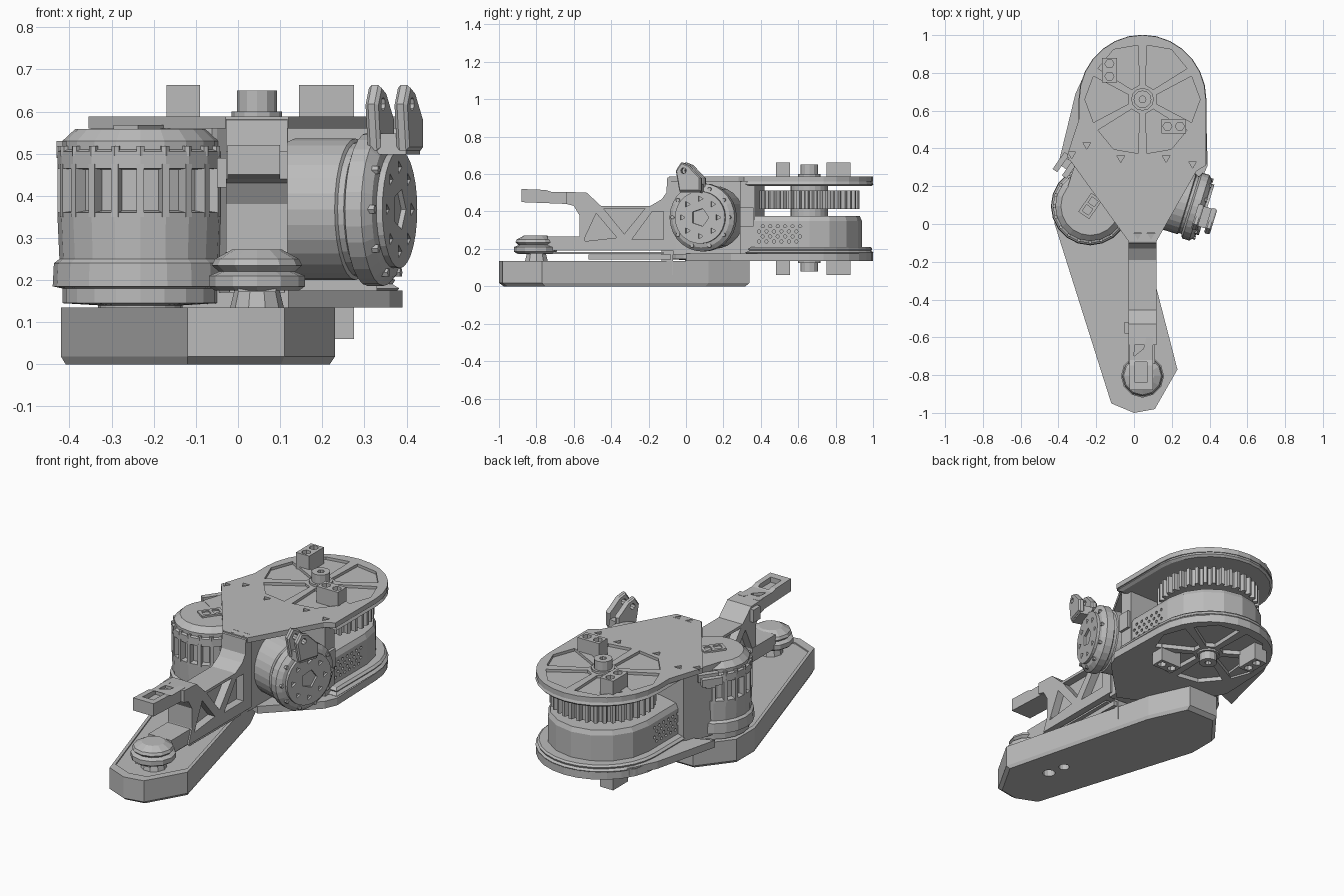
import bpy, bmesh
from math import sin, cos, pi, radians
from mathutils import Matrix, Vector

cube = bpy.data.objects.get("Cube")
if cube:
    bpy.data.objects.remove(cube)

grey = bpy.data.materials.new("machined grey")
grey.use_nodes = True
COLOUR = (0.5, 0.5, 0.5, 1)
grey.diffuse_color = COLOUR
grey.node_tree.nodes["Principled BSDF"].inputs["Base Color"].default_value = COLOUR

I = Matrix()
SIDE = Matrix(((0, 0, 1, 0), (1, 0, 0, 0), (0, 1, 0, 0), (0, 0, 0, 1)))  # outline in y, z; depth in x


def dot(cx, cy, r, n=8, turn=0):
    return [(cx + r * cos(turn + 2 * pi * i / n), cy + r * sin(turn + 2 * pi * i / n)) for i in range(n)]


def circle(cx=0, cy=0, n=24):
    return dot(cx, cy, 1, n)


def box(x0, x1, y0, y1):
    return [(x0, y0), (x1, y0), (x1, y1), (x0, y1)]


def solid(name, outlines, layers, mat=I):
    """Stack scaled copies of each outline: layers are (scale, height)."""
    bm = bmesh.new()
    for pts in outlines:
        mid = sum((Vector(p) for p in pts), Vector((0, 0))) / len(pts)
        rings = [[bm.verts.new((*(mid + (Vector(p) - mid) * s), h)) for p in pts] for s, h in layers]
        for a, b in zip(rings, rings[1:]):
            for i in range(len(pts)):
                j = (i + 1) % len(pts)
                bm.faces.new((a[i], a[j], b[j], b[i]))
        bm.faces.new(rings[0][::-1])
        bm.faces.new(rings[-1])
    bmesh.ops.recalc_face_normals(bm, faces=bm.faces)
    bm.transform(mat)
    mesh = bpy.data.meshes.new(name)
    bm.to_mesh(mesh)
    bm.free()
    mesh.materials.append(grey)
    ob = bpy.data.objects.new(name, mesh)
    bpy.context.collection.objects.link(ob)
    return ob


def prism(name, outlines, lo, hi, mat=I):
    return solid(name, outlines, [(1, lo), (1, hi)], mat)


def cut(ob, outlines, lo, hi, mat=I):
    cutter = prism("cutter", outlines, lo, hi, mat)
    cutter.hide_render = True
    mod = ob.modifiers.new("cut", "BOOLEAN")
    mod.operation, mod.solver, mod.object = "DIFFERENCE", "EXACT", cutter
    bpy.context.view_layer.update()
    done = bpy.data.meshes.new_from_object(ob.evaluated_get(bpy.context.evaluated_depsgraph_get()))
    ob.modifiers.clear()
    ob.data = done
    bpy.data.objects.remove(cutter)


# Lower leg: long tapered bar with chamfered base and a shallow top panel
bar = [(-0.12, -0.95), (0, -1), (0.11, -0.98), (0.23, -0.77), (0, 0.12), (-0.1, 0.34),
       (-0.28, 0.34), (-0.42, 0.16), (-0.42, 0)]
leg = solid("lower_leg", [bar], [(0.965, 0), (1, 0.018), (1, 0.135)])
mid = Vector((-0.1, -0.33))
cut(leg, [[tuple(mid + (Vector(p) - mid) * 0.92) for p in bar]], 0.128, 0.2)
cut(leg, [dot(0.03, -0.66, 0.033, 12), dot(0.01, -0.56, 0.028, 12)], -0.1, 0.06)
prism("leg_rod", [box(0.02, 0.07, -0.52, -0.08)], 0.142, 0.17)
prism("leg_strip", [box(0, 0.09, -0.9, -0.12)], 0.172, 0.182)
prism("leg_clip", [box(-0.01, 0.05, -0.13, -0.07)], 0.06, 0.2)

# Ankle hub at the front end, bracketed to the arm
solid("ankle_stem", [circle(0.045, -0.8, 10)], [(0.07, 0.11), (0.05, 0.19)])
solid("ankle_hub", [circle(0.045, -0.805, 12)],
      [(0.1, 0.175), (0.114, 0.185), (0.114, 0.21), (0.09, 0.22), (0.107, 0.235), (0.1, 0.25), (0.06, 0.272)])
prism("ankle_bracket", [box(-0.03, 0.11, -0.74, -0.54)], 0.19, 0.266)

# Thigh arm with pocketed truss sides and an upper tongue
arm_side = [(-0.6, 0.19), (-0.05, 0.19), (-0.05, 0.588), (-0.1, 0.58), (-0.105, 0.5), (-0.13, 0.465), (-0.19, 0.43),
            (-0.455, 0.43), (-0.53, 0.5), (-0.64, 0.505), (-0.64, 0.44), (-0.6, 0.43), (-0.57, 0.38), (-0.57, 0.27)]
arm = prism("thigh_arm", [arm_side], -0.028, 0.118, SIDE)
pockets = [[(-0.44, 0.415), (-0.22, 0.415), (-0.33, 0.28)], [(-0.55, 0.24), (-0.37, 0.26), (-0.48, 0.39)],
           [(-0.29, 0.25), (-0.12, 0.25), (-0.12, 0.4), (-0.18, 0.4)]]
for lo, hi in ((0.075, 0.2), (-0.1, 0.015)):
    cut(arm, pockets, lo, hi, SIDE)
tongue = prism("arm_tongue", [[(-0.88, 0.45), (-0.63, 0.44), (-0.6, 0.505), (-0.72, 0.505), (-0.75, 0.515), (-0.88, 0.52)]],
               -0.025, 0.1, SIDE)
cut(tongue, [[(0, -0.7), (0.05, -0.66), (0.08, -0.54), (0.01, -0.54)], box(0.005, 0.07, -0.84, -0.73)], 0.49, 0.6)
prism("tongue_clip", [box(-0.05, -0.02, -0.58, -0.52)], 0.42, 0.49)

# Hip body between the plates
prism("hip_core", [[(-0.02, -0.06), (0.11, -0.07), (0.12, 0.34), (-0.2, 0.34), (-0.05, 0.1)]], 0.17, 0.56)
prism("hip_wall", [box(-0.25, 0.33, 0.29, 0.37)], 0.17, 0.56)
prism("hip_post", [box(0.3, 0.345, 0.29, 0.36)], 0.32, 0.42)

# Upper and lower hip plates
CX, CY = 0.045, 0.66
arc = [(CX + 0.335 * cos(pi * i / 14), CY + 0.34 * sin(pi * i / 14)) for i in range(15)]
upper = arc + [(-0.29, 0.56), (-0.355, 0.36), (-0.03, -0.09), (0.12, -0.09), (0.33, 0.28), (0.38, 0.31)]
lower = arc + [(-0.3, 0.4), (-0.15, 0.12), (0.12, 0), (0.36, 0.24), (0.39, 0.31)]


def wedge(k):
    a = pi / 3 * k
    ox, oy = CX + 0.03 * cos(a), CY + 0.03 * sin(a)
    polar = [(0.05, -0.5), (0.26, -0.49), (0.275, 0), (0.26, 0.49), (0.05, 0.5)]
    return [(ox + r * cos(a + t), oy + r * sin(a + t)) for r, t in polar]


wedges = [wedge(k) for k in range(6)]
top_plate = prism("upper_plate", [upper], 0.56, 0.588)
cut(top_plate, wedges, 0.573, 0.65)
marks = [(-0.07, 0.35), (-0.25, 0.42), (-0.33, 0.37), (0.17, 0.35), (0.31, 0.32), (0.02, -0.06), (0.09, -0.06)]
cut(top_plate, [dot(x, y, 0.024, 3, -pi / 2) for x, y in marks], 0.576, 0.65)
solid("upper_plate_rim", [arc + [(-0.29, 0.36), (0.38, 0.32)]], [(0.96, 0.535), (1.01, 0.545), (0.98, 0.56)])
bottom_plate = prism("lower_plate", [lower], 0.135, 0.175)
cut(bottom_plate, wedges, 0.05, 0.158)
solid("lower_plate_rim", [arc + [(-0.29, 0.34), (0.38, 0.32)]],
      [(0.98, 0.17), (1.01, 0.18), (0.96, 0.19), (0.98, 0.2), (0.94, 0.21)])
prism("lower_guard", [[(-0.31, 0.69), (-0.4, 0.32), (-0.2, 0.4), (-0.15, 0.88), (-0.24, 0.84)]], 0.145, 0.185)

# Rear housing with perforated sides, and toothed pulley above it
shell = [(CX + 0.28 * cos(pi * i / 8), CY + 0.28 * sin(pi * i / 8)) for i in range(9)]
housing = solid("rear_housing", [shell + [(-0.235, 0.33), (0.325, 0.33)]], [(1, 0.19), (1, 0.35), (0.95, 0.375)])
holes = [dot(0.39 + 0.04 * c + 0.02 * (r % 2), 0.24 + 0.027 * r, 0.009, 6) for r in range(4) for c in range(6)]
for lo, hi in ((0.31, 0.4), (-0.3, -0.22)):
    cut(housing, holes, lo, hi, SIDE)
TEETH = 36
gear = []
for i in range(TEETH):
    for f, r in ((0, 0.245), (0.35, 0.245), (0.5, 0.268), (0.85, 0.268)):
        a = 2 * pi * (i + f) / TEETH
        gear.append((CX + r * cos(a), CY + r * sin(a)))
prism("pulley", [gear], 0.412, 0.512)
solid("pulley_shaft", [circle(CX, CY, 20)], [(0.1, 0.36), (0.1, 0.55)])

# Hub posts and cable brackets, above and below
for name, z0, z1, zt in (("upper", 0.57, 0.6, 0.65), ("lower", 0.16, 0.125, 0.08)):
    post = solid(name + "_hub", [circle(CX, CY, 12)], [(0.06, z0), (0.06, z1), (0.047, z1), (0.047, zt)])
    cut(post, [dot(CX, CY, 0.018)], min(z1, zt) - 0.01, max(z1, zt) + 0.01)
    end = 0.663 if z1 > 0.3 else 0.06
    for label, x0, x1, y0, y1 in (("left", 0.145, 0.275, 0.48, 0.555), ("right", -0.17, -0.09, 0.75, 0.88)):
        block = prism(f"{name}_{label}_bracket", [box(x0, x1, y0, y1)], min(z0, end), max(z0, end))
        cx, cy = (x0 + x1) / 2, (y0 + y1) / 2
        dx, dy = (0.033, 0) if label == "left" else (0, 0.033)
        cut(block, [dot(cx + s * dx, cy + s * dy, 0.024, 6) for s in (-1, 1)], end - 0.04, end + 0.04)

# Upright motor with a windowed drum
MX, MY = -0.232, 0.095
solid("upright_motor_base", [circle(MX, MY, 20)],
      [(0.1, 0.11), (0.1, 0.14), (0.185, 0.145), (0.185, 0.18), (0.208, 0.185), (0.205, 0.24), (0.192, 0.25),
       (0.197, 0.36), (0.165, 0.365)])
solid("upright_motor_core", [circle(MX, MY, 20)], [(0.168, 0.34), (0.168, 0.5)])
solid("upright_motor_cap", [circle(MX, MY, 20)],
      [(0.168, 0.462), (0.197, 0.465), (0.197, 0.505), (0.185, 0.51), (0.185, 0.53), (0.155, 0.558), (0.14, 0.558)])
for i in range(20):
    turn = Matrix.Translation((MX, MY, 0)) @ Matrix.Rotation(2 * pi * i / 20, 4, "Z")
    prism("drum_post", [box(0.15, 0.197, -0.009, 0.009)], 0.35, 0.475, turn)
    prism("flange_bolt", [dot(0.188, 0, 0.011, 6)], 0.495, 0.518, turn)
tilt = Matrix.Translation((MX, MY, 0)) @ Matrix.Rotation(radians(-35), 4, "Z")
socket = prism("motor_socket", [box(-0.035, 0.035, -0.06, 0.06)], 0.55, 0.568, tilt)
cut(socket, [box(-0.02, 0.02, -0.045, -0.005), box(-0.02, 0.02, 0.01, 0.045)], 0.56, 0.6, tilt)
prism("motor_mount", [[(-0.35, 0.2), (-0.2, 0.1), (-0.05, 0.12), (0, 0.34), (-0.28, 0.42)]], 0.17, 0.56)
strap = Matrix.Translation((-0.35, 0.32, 0)) @ Matrix.Rotation(radians(-35), 4, "Z")
for x in (-0.05, 0.01):
    prism("motor_strap", [box(x, x + 0.03, -0.07, 0.04)], 0.49, 0.53, strap)
prism("strap_plate", [box(-0.05, 0.1, -0.03, 0.02)], 0.48, 0.51, strap)

# Sideways motor on the opposite side, slightly toed in
axis = Vector((0.955, -0.296, 0))
M = Matrix.Translation((0.365, 0.08, 0.368)) @ axis.to_track_quat("Z", "Y").to_matrix().to_4x4()
motor = solid("side_motor", [circle(0, 0, 28)],
              [(0.15, -0.27), (0.168, -0.24), (0.168, -0.09), (0.16, -0.085), (0.16, -0.07), (0.182, -0.06),
               (0.182, -0.02), (0.16, 0), (0.14, 0.005), (0.14, 0.02)], M)
cut(motor, [dot(0, 0, 0.05, 5)], 0.008, 0.1, M)
cut(motor, [dot(0.1 * cos(i * pi / 4), 0.1 * sin(i * pi / 4), 0.017, 3) for i in range(8)], 0.008, 0.1, M)
for i in range(10):
    a = 2 * pi * i / 10
    prism("side_motor_bolt", [dot(0.158 * cos(a), 0.158 * sin(a), 0.011, 6)], -0.02, 0.008, M)

# Forked lug on the side motor
prong = [(-0.1, 0.14), (0.02, 0.14), (0.02, 0.21), (-0.05, 0.28), (-0.09, 0.295), (-0.12, 0.25)]
for side, lo in (("inner", -0.03), ("outer", 0.042)):
    ear = solid(f"lug_{side}_prong", [prong], [(0.9, lo), (1, lo + 0.008), (1, lo + 0.024), (0.9, lo + 0.032)], M)
    cut(ear, [dot(-0.075, 0.25, 0.016)], lo - 0.05, lo + 0.07, M)
prism("lug_base", [box(-0.095, 0.015, 0.13, 0.18)], -0.025, 0.065, M)
